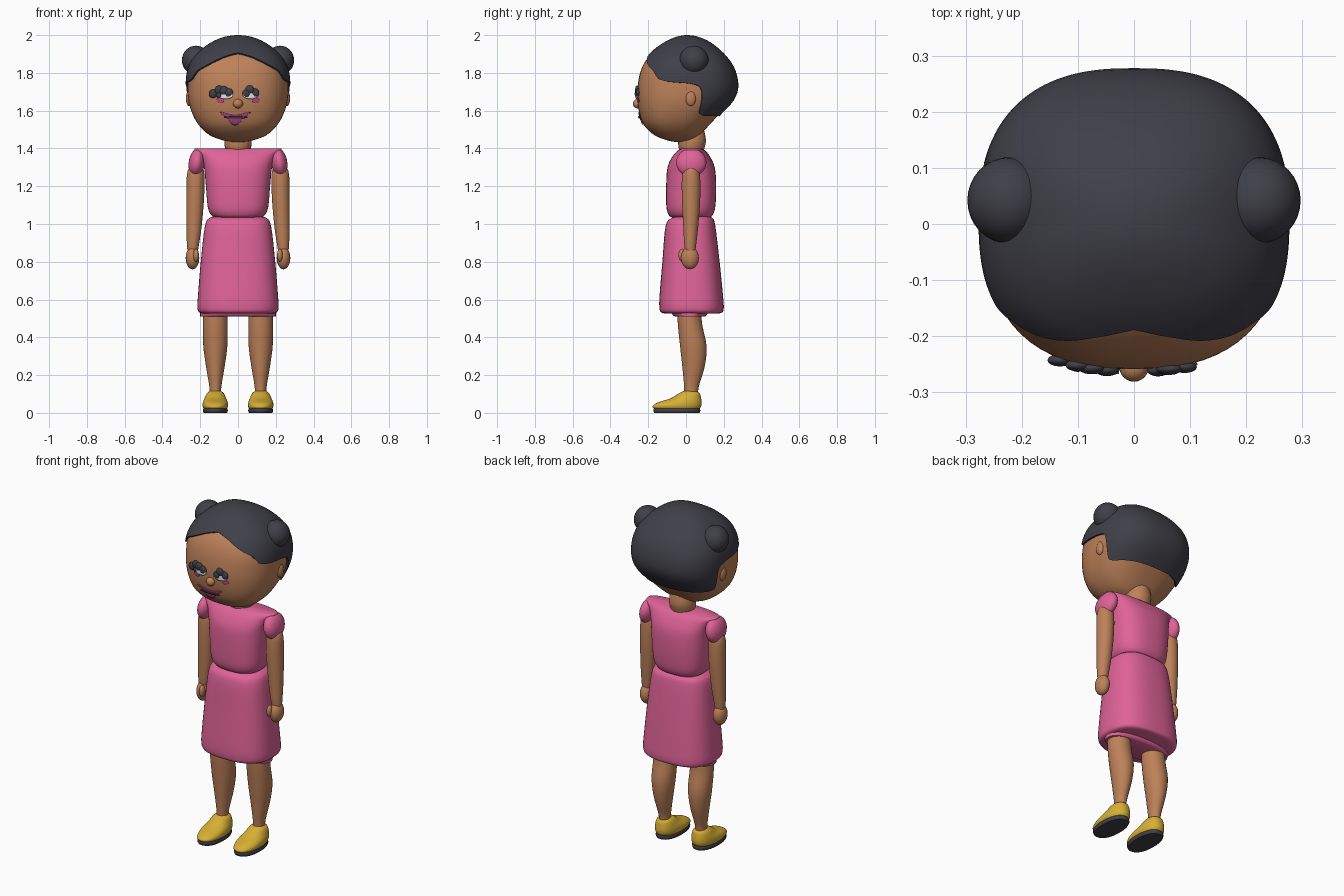
import bpy, bmesh, math
from mathutils import Vector, Matrix

cube = bpy.data.objects.get("Cube")
if cube:
    bpy.data.objects.remove(cube, do_unlink=True)


def material(name, r, g, b):
    m = bpy.data.materials.new(name)
    m.use_nodes = True
    m.diffuse_color = (r, g, b, 1)
    m.node_tree.nodes["Principled BSDF"].inputs["Base Color"].default_value = (r, g, b, 1)
    return m


SKIN = material("brown skin", .51, .22, .10)
HAIR = material("dark hair", .05, .05, .065)
PINK = material("pink cloth", .74, .125, .31)
GOLD = material("yellow shoe", .68, .43, .035)
WHITE = material("eye white", .8, .8, .8)
LIP = material("magenta makeup", .52, .06, .28)


def finish(name, verts, faces, mat, angle=50):
    me = bpy.data.meshes.new(name)
    me.from_pydata(verts, [], faces)
    bm = bmesh.new()
    bm.from_mesh(me)
    bmesh.ops.recalc_face_normals(bm, faces=bm.faces)
    bm.to_mesh(me)
    bm.free()
    me.materials.append(mat)
    me.polygons.foreach_set("use_smooth", [True] * len(me.polygons))
    me.set_sharp_from_angle(angle=math.radians(angle))
    ob = bpy.data.objects.new(name, me)
    bpy.context.collection.objects.link(ob)
    return ob


def spline(rows, s):
    """Smooth row at parameter s (Catmull-Rom)."""
    last = len(rows) - 1
    i = min(int(s), last - 1)
    t = s - i
    a, b, c, d = (rows[max(0, min(last, k))] for k in (i - 1, i, i + 1, i + 2))
    return [.5 * (2 * q + (r - p) * t + (2 * p - 5 * q + 4 * r - w) * t * t
                  + (3 * q - p - 3 * r + w) * t ** 3) for p, q, r, w in zip(a, b, c, d)]


def spow(v, e):
    return math.copysign(abs(v) ** e, v)


def ring_point(row, a, n):
    """Point on a rounded-square ring; angle 0 faces the front."""
    z, rx, front, back, cx = row
    return (cx + rx * spow(math.sin(a), 2 / n),
            (front + back) / 2 - (back - front) / 2 * spow(math.cos(a), 2 / n), z)


def skin_rings(name, rings, mat, angle=50):
    k = len(rings[0])
    faces = [(r * k + j, r * k + (j + 1) % k, (r + 1) * k + (j + 1) % k, (r + 1) * k + j)
             for r in range(len(rings) - 1) for j in range(k)]
    faces += [tuple(range(k)), tuple(range((len(rings) - 1) * k, len(rings) * k))]
    return finish(name, [p for r in rings for p in r], faces, mat, angle)


def loft(name, rows, mat, n=2.0, side=1, segs=48, steps=4):
    """Rows are height, half width, front y, back y and centre x."""
    rows = [(*r, 0)[:5] for r in rows]
    rings = []
    for i in range((len(rows) - 1) * steps + 1):
        row = spline(rows, i / steps)
        row[4] *= side
        rings.append([ring_point(row, math.tau * j / segs, n) for j in range(segs)])
    return skin_rings(name, rings, mat)


def ball(name, centre, radii, mat, tilt=0):
    bm = bmesh.new()
    bmesh.ops.create_uvsphere(bm, u_segments=32, v_segments=16, radius=1)
    bm.transform(Matrix.Translation(Vector(centre)) @ Matrix.Rotation(tilt, 4, 'Y')
                 @ Matrix.Diagonal((*radii, 1)))
    verts = [v.co[:] for v in bm.verts]
    faces = [[v.index for v in f.verts] for f in bm.faces]
    bm.free()
    return finish(name, verts, faces, mat)


# Head
HEAD_N = 2.5
HEAD = [(*r, 0) for r in (
    (1.435, .03, -.06, 0), (1.443, .08, -.1, .03), (1.47, .15, -.167, .07),
    (1.52, .205, -.22, .12), (1.58, .24, -.245, .175), (1.65, .262, -.257, .24),
    (1.72, .268, -.257, .268), (1.80, .262, -.243, .257), (1.865, .235, -.213, .222),
    (1.92, .185, -.16, .17), (1.96, .125, -.1, .115), (1.983, .065, -.045, .06),
    (1.99, .015, -.005, .02))]
loft("head", HEAD, SKIN, HEAD_N, segs=64)


def head_param(z):
    lo, hi = 0, len(HEAD) - 1
    for _ in range(30):
        mid = (lo + hi) / 2
        lo, hi = (mid, hi) if spline(HEAD, mid)[0] < z else (lo, mid)
    return lo


def face_y(x, z):
    _, rx, f, b, _ = spline(HEAD, head_param(z))
    inside = max(0, 1 - abs(x / rx) ** HEAD_N)
    return (f + b) / 2 - (b - f) / 2 * inside ** (1 / HEAD_N)


# Hair cap: grows from the hairline to the crown
HAIRLINE = [(0, 1.90), (.25, 1.88), (.59, 1.84), (.86, 1.81), (1.05, 1.765), (1.25, 1.753),
            (1.57, 1.745), (1.74, 1.73), (1.8, 1.70), (1.87, 1.635), (1.95, 1.59),
            (2.1, 1.578), (3.15, 1.575)]


def hairline(a):
    a = min(a, math.tau - a)
    for (a0, z0), (a1, z1) in zip(HAIRLINE, HAIRLINE[1:]):
        if a <= a1:
            return z0 + (z1 - z0) * (a - a0) / (a1 - a0)


COLS, RISE = 144, 28
hair_rings = []
for i in range(-1, RISE + 1):
    ring = []
    for j in range(COLS):
        a = math.tau * j / COLS
        low = head_param(hairline(a))
        s = low + (len(HEAD) - 1 - low) * max(i, 0) / RISE
        x, y, z = ring_point(spline(HEAD, s), a, HEAD_N)
        k = .97 if i < 0 else 1.035
        ring.append((x * k, .01 + (y - .01) * k, 1.72 + (z - 1.72) * k))
    hair_rings.append(ring)
skin_rings("hair", hair_rings, HAIR)

# Neck and nose
loft("neck", [(1.38, .06, -.03, .09), (1.41, .07, -.04, .1), (1.45, .072, -.04, .105),
              (1.52, .06, -.03, .09)], SKIN)
ball("nose", (0, -.255, 1.637), (.026, .026, .025), SKIN)


# Face paint: thin plates that follow the face
def plate(name, cx, half, low, high, mat, thick=.004):
    cols, rows, verts = 20, 5, []
    for i in range(cols + 1):
        u = -.985 + 1.97 * i / cols
        x = cx + half * u
        for j in range(rows + 1):
            z = low(u) + (high(u) - low(u)) * j / rows
            verts.append((x, face_y(x, z) - thick, z))
    w = rows + 1
    faces = [(i * w + j, (i + 1) * w + j, (i + 1) * w + j + 1, i * w + j + 1)
             for i in range(cols) for j in range(rows)]
    ob = finish(name, verts, faces, mat)
    mod = ob.modifiers.new("thickness", 'SOLIDIFY')
    mod.thickness, mod.offset = thick, 0


def oval(name, cx, cz, rx, rz, mat, thick=.004):
    arc = lambda u: rz * math.sqrt(1 - u * u)
    plate(name, cx, rx, lambda u: cz - arc(u), lambda u: cz + arc(u), mat, thick)


for word, sx in (("left", 1), ("right", -1)):
    oval(word + "_eye_white", sx * .066, 1.682, .04, .02, WHITE, .006)
    oval(word + "_cheek", sx * .093, 1.655, .02, .012, LIP)
LASHES = [(-.132, 1.69, .022), (-.1, 1.71, .022), (-.075, 1.705, .024), (-.048, 1.695, .022),
          (-.1, 1.682, .016), (.043, 1.69, .02), (.062, 1.71, .023), (.09, 1.695, .022)]
for i, (x, z, r) in enumerate(LASHES):
    ball(f"lash_{i + 1}", (x, face_y(x, z) - .003, z), (r, .011, r * 1.05), HAIR)
plate("lips", -.015, .082, lambda u: 1.59 - .035 * (1 - u * u) - .032 * max(0, 1 - 4 * u * u),
      lambda u: 1.592 - .016 * (1 - u * u) ** 2, LIP)
oval("mouth_line", -.012, 1.565, .062, .006, HAIR, .008)

# Dress
loft("bodice", [(1.033, .11, -.07, .12), (1.045, .14, -.09, .14), (1.09, .16, -.104, .155),
                (1.2, .17, -.105, .16), (1.3, .18, -.098, .152), (1.36, .202, -.07, .125),
                (1.39, .23, -.042, .1), (1.4, .228, -.025, .08)], PINK, 2.6)
loft("skirt", [(1.04, .12, -.05, .12), (1.032, .15, -.075, .14), (.99, .175, -.108, .155),
               (.8, .197, -.125, .178), (.62, .212, -.14, .196), (.56, .215, -.141, .2),
               (.535, .208, -.135, .195), (.527, .19, -.118, .178)], PINK, 2.6)
loft("hem_lining", [(.6, .2, -.08, .12), (.53, .2, -.075, .115), (.51, .2, -.06, .1)], PINK, 2.4)

# Paired parts
for word, sx in (("left", 1), ("right", -1)):
    ball(word + "_bun", (sx * .223, .042, 1.867), (.074, .077, .077), HAIR)
    ball(word + "_ear", (sx * .26, .025, 1.665), (.016, .027, .04), SKIN)
    ball(word + "_sleeve", (sx * .218, .028, 1.325), (.043, .08, .075), PINK, sx * -.15)
    loft(word + "_arm", [(1.31, .03, 0, .055, .222), (1.265, .046, -.02, .073, .224),
                         (1.15, .047, -.022, .076, .226), (1.0, .041, -.015, .066, .232),
                         (.9, .033, -.01, .055, .238), (.86, .028, -.005, .05, .24)],
         SKIN, side=sx)
    ball(word + "_hand", (sx * .241, .021, .82), (.036, .047, .06), SKIN)
    ball(word + "_thumb", (sx * .222, -.02, .835), (.015, .02, .034), SKIN)
    loft(word + "_leg", [(.72, .064, -.05, .085, .12), (.5, .065, -.045, .082, .12),
                         (.36, .064, -.032, .108, .12), (.25, .05, -.02, .1, .12),
                         (.14, .032, -.01, .068, .12), (.08, .03, -.01, .062, .12)],
         SKIN, side=sx)
    loft(word + "_shoe", [(.02, .06, -.168, .07, .12), (.035, .067, -.177, .08, .12),
                          (.055, .066, -.15, .083, .12), (.078, .057, -.08, .08, .12),
                          (.105, .044, -.035, .072, .12), (.117, .025, -.01, .05, .12)],
         GOLD, 2.2, sx)
    loft(word + "_sole", [(0, .062, -.168, .072, .12), (.012, .066, -.173, .076, .12),
                          (.024, .063, -.17, .073, .12)], HAIR, 2.3, sx)
